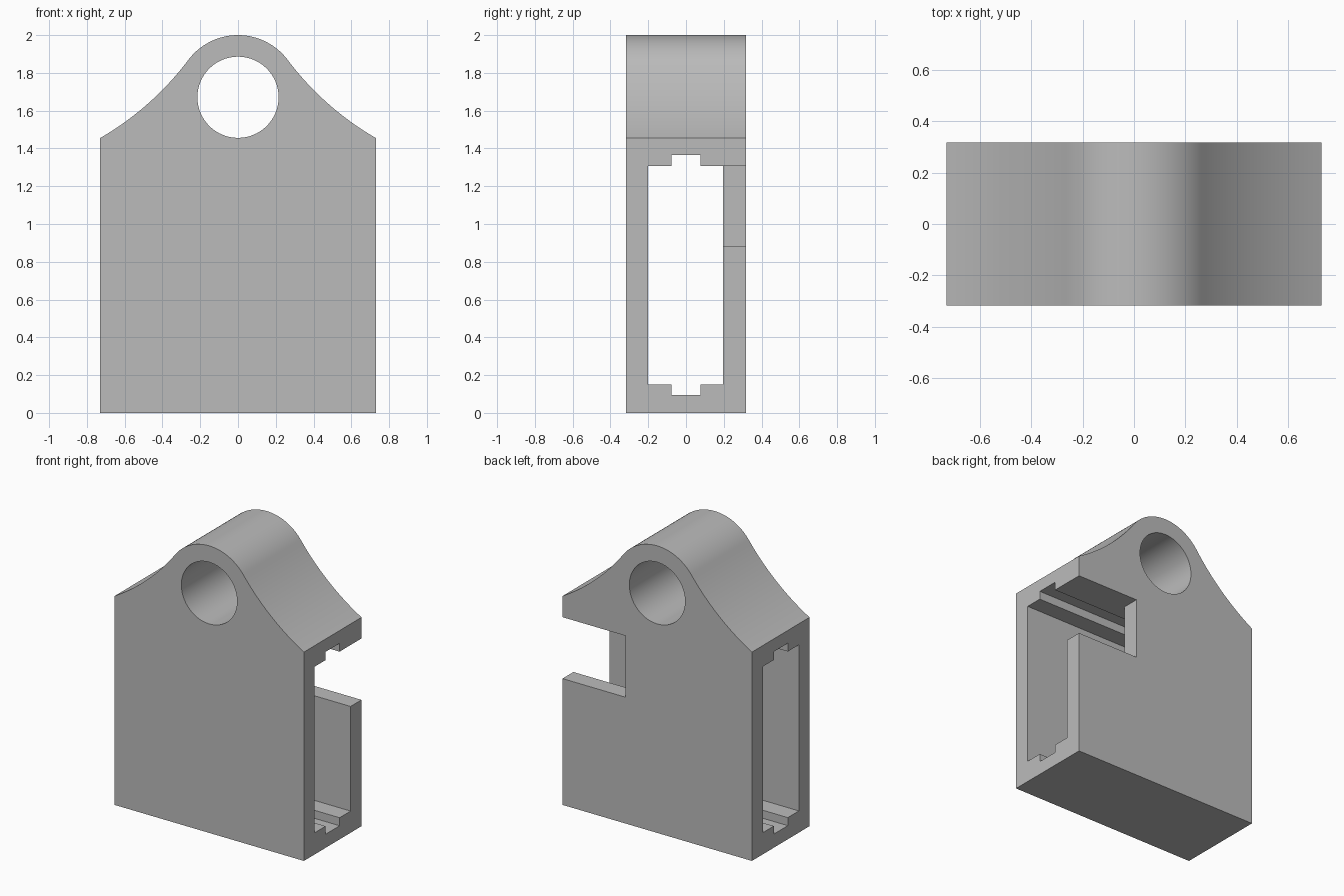
import bpy, bmesh, math
from mathutils import Matrix, Vector

cube = bpy.data.objects.get("Cube")
if cube:
    bpy.data.objects.remove(cube, do_unlink=True)

HALF_W, HALF_D = 0.73, 0.317      # body half width and half depth
SHOULDER = 1.455                  # top of the straight sides
EYE_Z, EYE_R, RIM_R = 1.671, 0.215, 0.329

grey = bpy.data.materials.new("plain grey")
grey.use_nodes = True
colour = (0.5, 0.5, 0.5, 1)
grey.diffuse_color = colour
grey.node_tree.nodes["Principled BSDF"].inputs["Base Color"].default_value = colour


def prism(name, points, start, end, axis):
    """Extrude a profile: (x, z) along y, or (y, z) along x."""
    def place(p, d):
        return (p[0], d, p[1]) if axis == "y" else (d, p[0], p[1])
    bm = bmesh.new()
    face = bm.faces.new([bm.verts.new(place(p, start)) for p in points])
    grown = bmesh.ops.extrude_face_region(bm, geom=[face])
    verts = [v for v in grown["geom"] if isinstance(v, bmesh.types.BMVert)]
    shift = Vector(place((0, 0), end - start))
    bmesh.ops.translate(bm, verts=verts, vec=shift)
    bmesh.ops.recalc_face_normals(bm, faces=bm.faces)
    mesh = bpy.data.meshes.new(name)
    bm.to_mesh(mesh)
    bm.free()
    mesh.materials.append(grey)
    obj = bpy.data.objects.new(name, mesh)
    bpy.context.collection.objects.link(obj)
    return obj


def arc(cx, cz, r, a0, a1, n):
    angles = [a0 + (a1 - a0) * i / n for i in range(n + 1)]
    return [(cx + r * math.cos(a), cz + r * math.sin(a)) for a in angles]


# Right half of the outline: concave shoulder flowing into the round rim
slope = math.radians(60)
ux, uz = math.cos(slope), math.sin(slope)
drop = SHOULDER - EYE_Z
R = (HALF_W**2 + drop**2 - RIM_R**2) / (2 * (RIM_R - HALF_W * ux - drop * uz))
cx, cz = HALF_W + R * ux, SHOULDER + R * uz
join = math.atan2(cz - EYE_Z, cx)
shoulder = arc(cx, cz, R, slope + math.pi, join + math.pi, 24)
rim = arc(0, EYE_Z, RIM_R, join, math.pi / 2, 24)
right = [(HALF_W, 0)] + shoulder + rim[1:]
outline = right + [(-x, z) for x, z in reversed(right[:-1])]
body = prism("hanger_body", outline, -HALF_D, HALF_D, "y")

# Through slot with a groove in its floor and ceiling
slot = [(-0.2, 0.151), (-0.078, 0.151), (-0.078, 0.095), (0.076, 0.095),
        (0.076, 0.151), (0.197, 0.151), (0.197, 1.308), (0.076, 1.308),
        (0.076, 1.366), (-0.078, 1.366), (-0.078, 1.308), (-0.2, 1.308)]
window = [(0.245, 0.88), (1, 0.88), (1, 1.308), (0.245, 1.308)]
cutters = [
    prism("eye_cutter", arc(0, EYE_Z, EYE_R, 0, math.tau, 64)[:-1], -1, 1, "y"),
    prism("slot_cutter", slot, -1, 1, "x"),
    prism("rear_window_cutter", window, 0.1, 1, "y"),
]

bpy.context.view_layer.objects.active = body
for cutter in cutters:
    mod = body.modifiers.new(cutter.name, "BOOLEAN")
    mod.operation, mod.solver, mod.object = "DIFFERENCE", "EXACT", cutter
    bpy.ops.object.modifier_apply(modifier=mod.name)
    bpy.data.objects.remove(cutter, do_unlink=True)

# Smooth the curved surfaces, keep corners sharp
bpy.ops.object.select_all(action="DESELECT")
body.select_set(True)
bpy.ops.object.shade_smooth_by_angle(angle=math.radians(20))
